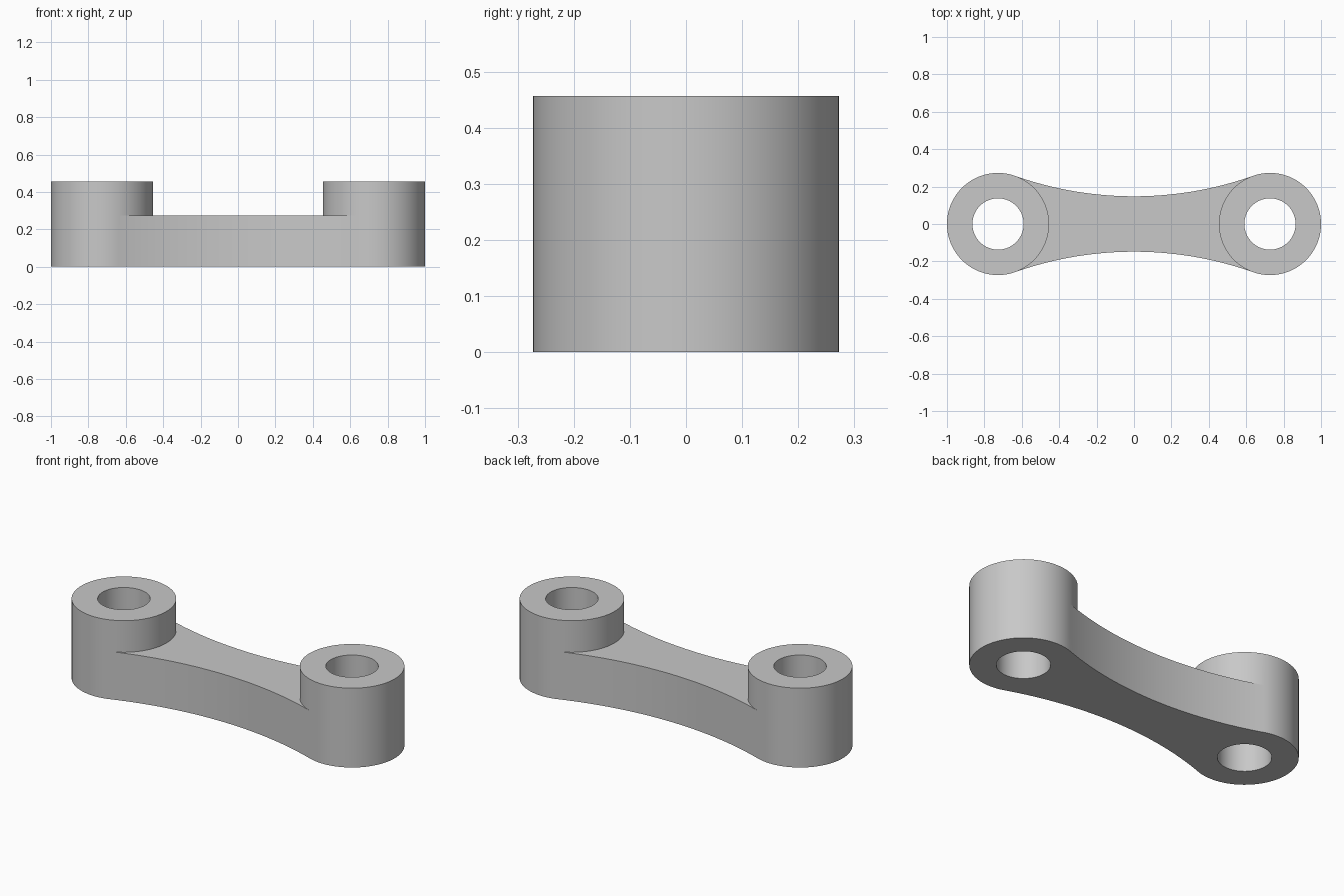
import bpy
import bmesh
from math import sin, cos, pi, atan2, radians

cube = bpy.data.objects.get("Cube")
if cube:
    bpy.data.objects.remove(cube, do_unlink=True)

# Main dimensions
BOSS_X, BOSS_R, HOLE_R = 0.727, 0.273, 0.137
BOSS_H, WEB_H, WAIST = 0.457, 0.275, 0.148

# Side arc of the web: centred on the y axis and tangent to both bosses
ARC_R = (BOSS_X**2 + WAIST**2 - BOSS_R**2) / (2 * (BOSS_R - WAIST))
ARC_Y = WAIST + ARC_R
TANGENT = atan2(ARC_Y, -BOSS_X)
SWEEP = atan2(BOSS_X, ARC_Y)


def arc(cx, cy, r, start, end, steps):
    """Points along an arc in plan."""
    angles = [start + (end - start) * i / steps for i in range(steps + 1)]
    return [(cx + r * cos(a), cy + r * sin(a)) for a in angles]


def row(bm, points, z):
    return [bm.verts.new((x, y, z)) for x, y in points]


def strip(bm, a, b):
    """Bridge two equal rows of vertices with quads."""
    for i in range(len(a) - 1):
        bm.faces.new((a[i], a[i + 1], b[i + 1], b[i]))


def wall(bm, points, *levels):
    """Upright wall following a plan line through several heights."""
    rows = [row(bm, points, z) for z in levels]
    for low, high in zip(rows, rows[1:]):
        strip(bm, low, high)


def add_boss(bm, side):
    """Bored boss; the wall is left open where the web joins it."""
    turn = 0 if side > 0 else pi
    cx = side * BOSS_X

    def part(r, start, end, steps):
        return arc(cx, 0, r, start + turn, end + turn, steps)

    outer_span = (-TANGENT, TANGENT, 60)
    inner_span = (TANGENT, 2 * pi - TANGENT, 40)
    wall(bm, part(BOSS_R, *outer_span), 0, WEB_H, BOSS_H)
    wall(bm, part(BOSS_R, *inner_span), WEB_H, BOSS_H)
    for span in (outer_span, inner_span):
        wall(bm, part(HOLE_R, *span), 0, BOSS_H)
        for z in (0, BOSS_H):
            strip(bm, row(bm, part(BOSS_R, *span), z),
                  row(bm, part(HOLE_R, *span), z))


def add_web(bm):
    """Waisted web between the bosses."""
    back = arc(0, ARC_Y, ARC_R, -pi / 2 - SWEEP, -pi / 2 + SWEEP, 40)
    front = [(x, -y) for x, y in reversed(back)]
    right = arc(BOSS_X, 0, BOSS_R, TANGENT, 2 * pi - TANGENT, 40)
    left = [(-x, -y) for x, y in right]
    for side in (back, front):
        wall(bm, side, 0, WEB_H)
    outline = back[:-1] + right[:-1] + front[:-1] + left[:-1]
    for z in (0, WEB_H):
        bm.faces.new(row(bm, outline, z))


# Build the link as one welded solid
bm = bmesh.new()
add_web(bm)
for side in (-1, 1):
    add_boss(bm, side)
bmesh.ops.remove_doubles(bm, verts=bm.verts[:], dist=0.0001)
bmesh.ops.recalc_face_normals(bm, faces=bm.faces[:])
mesh = bpy.data.meshes.new("link_arm")
bm.to_mesh(mesh)
bm.free()
link = bpy.data.objects.new("link_arm", mesh)
bpy.context.collection.objects.link(link)

# Plain grey material
colour = (0.58, 0.58, 0.58, 1)
grey = bpy.data.materials.new("plain_grey")
grey.use_nodes = True
grey.diffuse_color = colour
grey.node_tree.nodes["Principled BSDF"].inputs["Base Color"].default_value = colour
mesh.materials.append(grey)

# Smooth the curved walls and keep the rims sharp
bpy.ops.object.select_all(action="DESELECT")
link.select_set(True)
bpy.context.view_layer.objects.active = link
bpy.ops.object.shade_smooth_by_angle(angle=radians(30))
